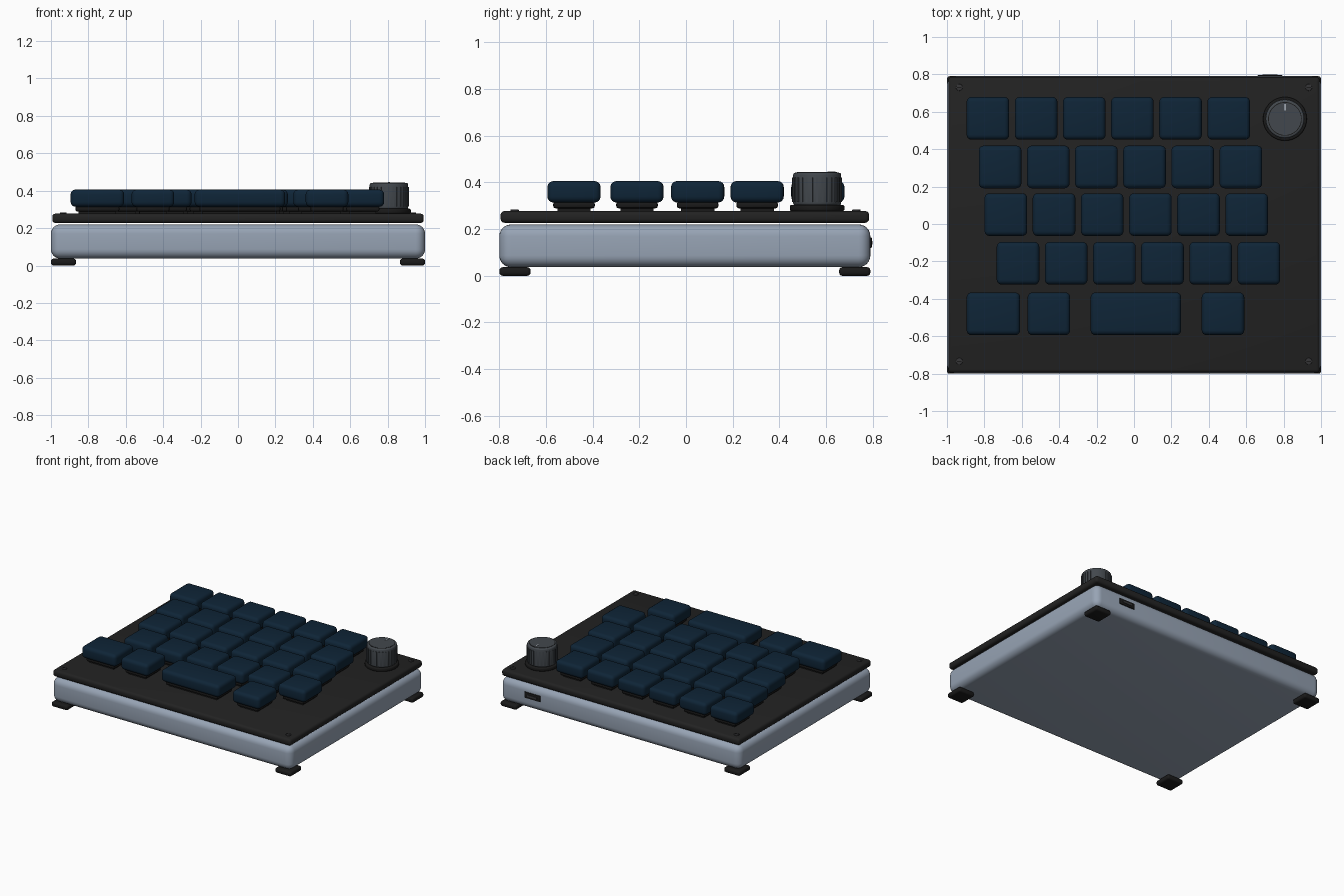
import bpy, bmesh, math
from mathutils import Matrix, Vector

if "Cube" in bpy.data.objects:
    bpy.data.objects.remove(bpy.data.objects["Cube"])


def material(name, rgb):
    m = bpy.data.materials.new(name)
    m.diffuse_color = (*rgb, 1.0)
    m.use_nodes = True
    m.node_tree.nodes["Principled BSDF"].inputs["Base Color"].default_value = m.diffuse_color
    return m


CASE = material("blue grey case", (0.31, 0.37, 0.46))
PLATE = material("charcoal plate", (0.016, 0.016, 0.016))
KEY = material("navy keycap", (0.0045, 0.018, 0.038))
RUBBER = material("black rubber", (0.010, 0.010, 0.010))
KNOB = material("slate knob", (0.055, 0.064, 0.074))
SCREW = material("dark steel", (0.035, 0.035, 0.038))
MARK = material("pale marker", (0.35, 0.38, 0.42))


def finish(name, bm, mat):
    me = bpy.data.meshes.new(name)
    bm.to_mesh(me)
    bm.free()
    ob = bpy.data.objects.new(name, me)
    bpy.context.collection.objects.link(ob)
    me.materials.append(mat)
    bpy.ops.object.select_all(action='DESELECT')
    ob.select_set(True)
    bpy.context.view_layer.objects.active = ob
    bpy.ops.object.shade_smooth_by_angle(angle=math.radians(35))
    return ob


def box(name, x, y, z, mat, bevel=0.0, segs=3):
    """Rounded box from (min, max) ranges on each axis."""
    bm = bmesh.new()
    bmesh.ops.create_cube(bm, size=1)
    for v in bm.verts:
        v.co = Vector([(r[0] + r[1]) / 2 + c * (r[1] - r[0])
                       for r, c in zip((x, y, z), v.co)])
    if bevel:
        bmesh.ops.bevel(bm, geom=bm.edges[:], offset=bevel, segments=segs,
                        profile=0.5, affect='EDGES')
    return finish(name, bm, mat)


def disc(name, x, y, z, radius, mat, bevel=0.0, sides=48):
    """Upright cylinder with an optional rounded rim."""
    bm = bmesh.new()
    bmesh.ops.create_cone(bm, cap_ends=True, segments=sides, radius1=radius,
                          radius2=radius, depth=z[1] - z[0],
                          matrix=Matrix.Translation((x, y, (z[0] + z[1]) / 2)))
    if bevel:
        rim = [e for e in bm.edges if abs(e.verts[0].co.z - e.verts[1].co.z) < 1e-5]
        bmesh.ops.bevel(bm, geom=rim, offset=bevel, segments=3, profile=0.5,
                        affect='EDGES')
    return finish(name, bm, mat)


def span(centre, size):
    return (centre - size / 2, centre + size / 2)


# Case and floating top plate
box("case", (-1, 1), (-0.8, 0.79), (0.037, 0.22), CASE, 0.05, 6)
box("top_plate", (-0.993, 0.993), (-0.795, 0.785), (0.227, 0.278), PLATE, 0.018, 3)

# Feet and corner screws
for sx in (-1, 1):
    for sy in (-1, 1):
        tag = ("left" if sx < 0 else "right") + ("_front" if sy < 0 else "_back")
        box("foot_" + tag, span(sx * 0.933, 0.134), span(-0.005 + sy * 0.728, 0.134),
            (0, 0.037), RUBBER, 0.014, 3)
        px, py = sx * 0.934, -0.002 + sy * 0.732
        disc("screw_" + tag, px, py, (0.27, 0.284), 0.018, SCREW, 0.003, 20)
        box("screw_slot_" + tag, span(px, 0.026), span(py, 0.005),
            (0.28, 0.2845), RUBBER)

# Keys: (row y, [(x, width), ...])
PITCH, W, D = 0.2575, 0.228, 0.228
rows = [(y, [(x0 + i * PITCH, W) for i in range(6)])
        for y, x0 in ((0.565, -0.781), (0.305, -0.716), (0.05, -0.685), (-0.21, -0.62))]
rows.append((-0.48, [(-0.752, 0.286), (-0.455, W), (0.01, 0.484), (0.476, W)]))
for r, (y, keys) in enumerate(rows, 1):
    for k, (x, w) in enumerate(keys, 1):
        tag = f"_{r}_{k}"
        box("keycap" + tag, span(x, w), span(y, D), (0.314, 0.406), KEY, 0.026, 4)
        box("switch_top" + tag, span(x, w - 0.05), span(y, D - 0.05),
            (0.289, 0.318), RUBBER, 0.01, 2)
        box("switch_base" + tag, span(x, w - 0.085), span(y, D - 0.085),
            (0.272, 0.292), RUBBER)

# Rotary knob with collar, ribs, cap and pointer
kx, ky = 0.807, 0.562
disc("knob_collar", kx, ky, (0.277, 0.304), 0.117, RUBBER, 0.008)
disc("knob_body", kx, ky, (0.302, 0.442), 0.103, KNOB, 0.01)
disc("knob_ring", kx, ky, (0.435, 0.4425), 0.09, RUBBER)
disc("knob_cap", kx, ky, (0.435, 0.444), 0.086, KNOB)
box("knob_pointer", span(kx, 0.01), span(ky + 0.062, 0.034), (0.438, 0.446), MARK)
bm = bmesh.new()
for i in range(28):
    bmesh.ops.create_cube(bm, size=1, matrix=Matrix.Translation((kx, ky, 0.368))
                          @ Matrix.Rotation(math.tau * i / 28, 4, 'Z')
                          @ Matrix.Translation((0.102, 0, 0))
                          @ Matrix.Diagonal((0.01, 0.009, 0.105, 1)))
finish("knob_ribs", bm, KNOB)

# Cable port on the back
px, pz = 0.727, 0.142
box("port_shell", span(px, 0.134), (0.77, 0.797), span(pz, 0.046), RUBBER, 0.006, 2)
box("port_tongue", span(px, 0.08), (0.78, 0.8), span(pz, 0.014), SCREW)
